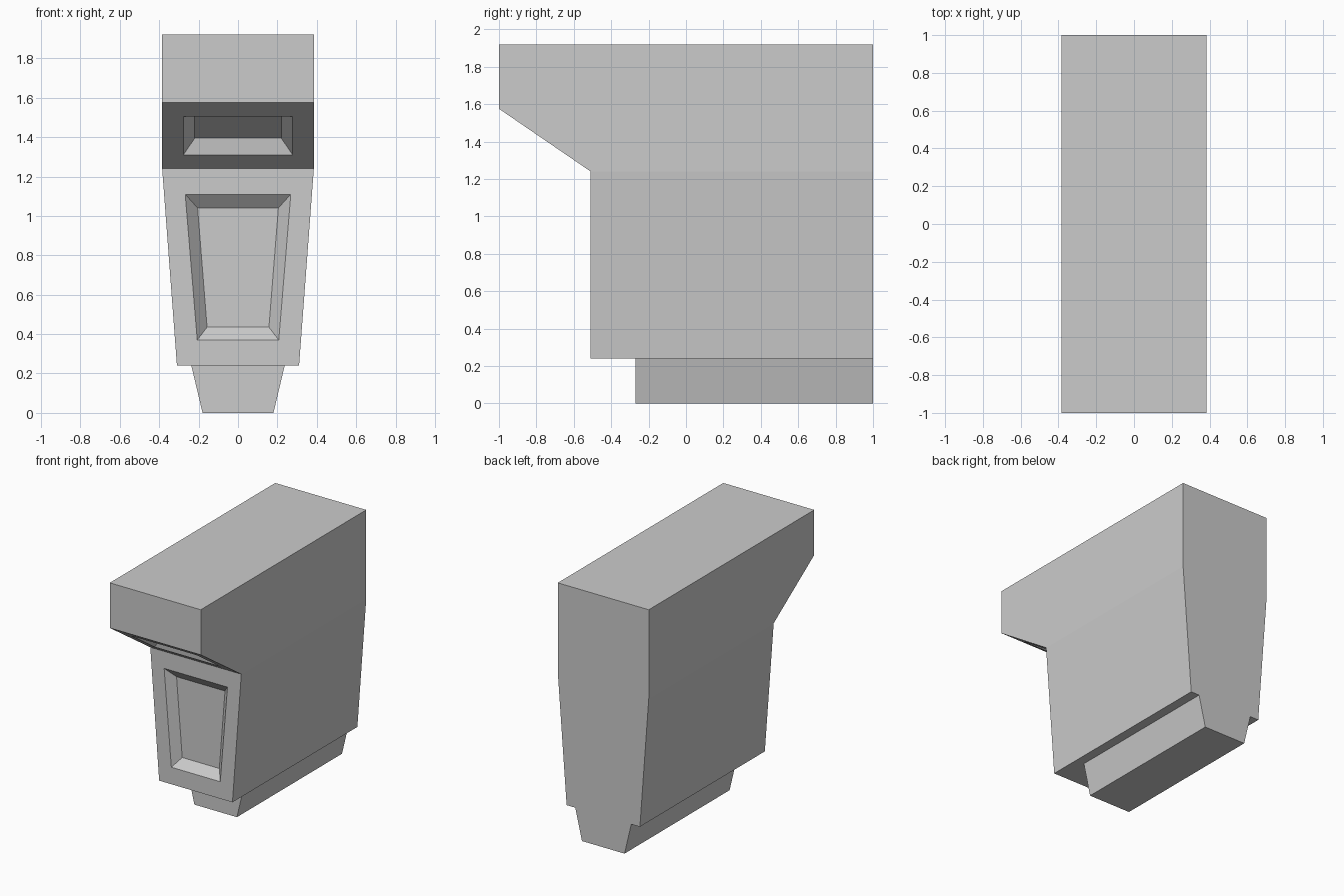
import bpy, bmesh

cube = bpy.data.objects.get("Cube")
if cube:
    bpy.data.objects.remove(cube, do_unlink=True)

grey = bpy.data.materials.new("stone_grey")
grey.use_nodes = True
colour = (0.6, 0.6, 0.6, 1)
grey.diffuse_color = colour
grey.node_tree.nodes["Principled BSDF"].inputs["Base Color"].default_value = colour

TOP, SHOULDER, SOLE = 1.92, 1.24, 0.24
FRONT, FACE, BACK = -1.0, -0.51, 1.0
LIP = 1.575


def finish(bm, name):
    bmesh.ops.remove_doubles(bm, verts=bm.verts, dist=0.0005)
    bmesh.ops.recalc_face_normals(bm, faces=bm.faces)
    mesh = bpy.data.meshes.new(name)
    bm.to_mesh(mesh)
    bm.free()
    mesh.materials.append(grey)
    obj = bpy.data.objects.new(name, mesh)
    bpy.context.collection.objects.link(obj)


def add_face(bm, points):
    return bm.faces.new([bm.verts.new(p) for p in points])


def quad(low, high):
    """Corners of a symmetric panel; each edge is (half width, y, z)."""
    (a, y0, z0), (b, y1, z1) = low, high
    return [(-a, y0, z0), (a, y0, z0), (b, y1, z1), (-b, y1, z1)]


def recessed_panel(bm, *rings):
    """Border, bevelled walls and floor between successive quads."""
    for outer, inner in zip(rings, rings[1:]):
        for i in range(4):
            j = (i + 1) % 4
            add_face(bm, [outer[i], outer[j], inner[j], inner[i]])
    add_face(bm, rings[-1])


# Main body: straight upper block with overhang, tapering lower block
bm = bmesh.new()
WIDE, NARROW = 0.385, 0.31
for s in (-1, 1):
    add_face(bm, [(s * WIDE, y, z) for y, z in (
        (FRONT, TOP), (FRONT, LIP), (FACE, SHOULDER), (BACK, SHOULDER), (BACK, TOP))])
    add_face(bm, [(s * WIDE, FACE, SHOULDER), (s * NARROW, FACE, SOLE),
                  (s * NARROW, BACK, SOLE), (s * WIDE, BACK, SHOULDER)])
for low, high in (
    ((WIDE, FRONT, TOP), (WIDE, BACK, TOP)),
    ((WIDE, FRONT, LIP), (WIDE, FRONT, TOP)),
    ((WIDE, BACK, SHOULDER), (WIDE, BACK, TOP)),
    ((NARROW, BACK, SOLE), (WIDE, BACK, SHOULDER)),
    ((NARROW, FACE, SOLE), (NARROW, BACK, SOLE)),
):
    add_face(bm, quad(low, high))

# Tapered recess in the front face
DEEP = FACE + 0.06
recessed_panel(
    bm,
    quad((NARROW, FACE, SOLE), (WIDE, FACE, SHOULDER)),
    quad((0.207, FACE, 0.37), (0.268, FACE, 1.11)),
    quad((0.157, DEEP, 0.435), (0.205, DEEP, 1.04)))


# Recess in the sloping underside of the overhang
def on_slope(half_width, z, depth=0.0):
    t = (z - SHOULDER) / (LIP - SHOULDER)
    return (half_width, FACE + t * (FRONT - FACE) + 0.565 * depth, z + 0.826 * depth)


recessed_panel(
    bm,
    quad(on_slope(WIDE, SHOULDER), on_slope(WIDE, LIP)),
    quad(on_slope(0.277, 1.31), on_slope(0.277, 1.505)),
    quad(on_slope(0.22, 1.341, 0.065), on_slope(0.22, 1.474, 0.065)))
finish(bm, "bracket_body")

# Narrow tapered foot, flush with the back and closed by the body above
bm = bmesh.new()
UPPER, LOWER, START = 0.237, 0.18, -0.27
for y in (START, BACK):
    add_face(bm, quad((LOWER, y, 0), (UPPER, y, SOLE)))
add_face(bm, quad((LOWER, START, 0), (LOWER, BACK, 0)))
for s in (-1, 1):
    add_face(bm, [(s * LOWER, START, 0), (s * LOWER, BACK, 0),
                  (s * UPPER, BACK, SOLE), (s * UPPER, START, SOLE)])
finish(bm, "bracket_foot")
